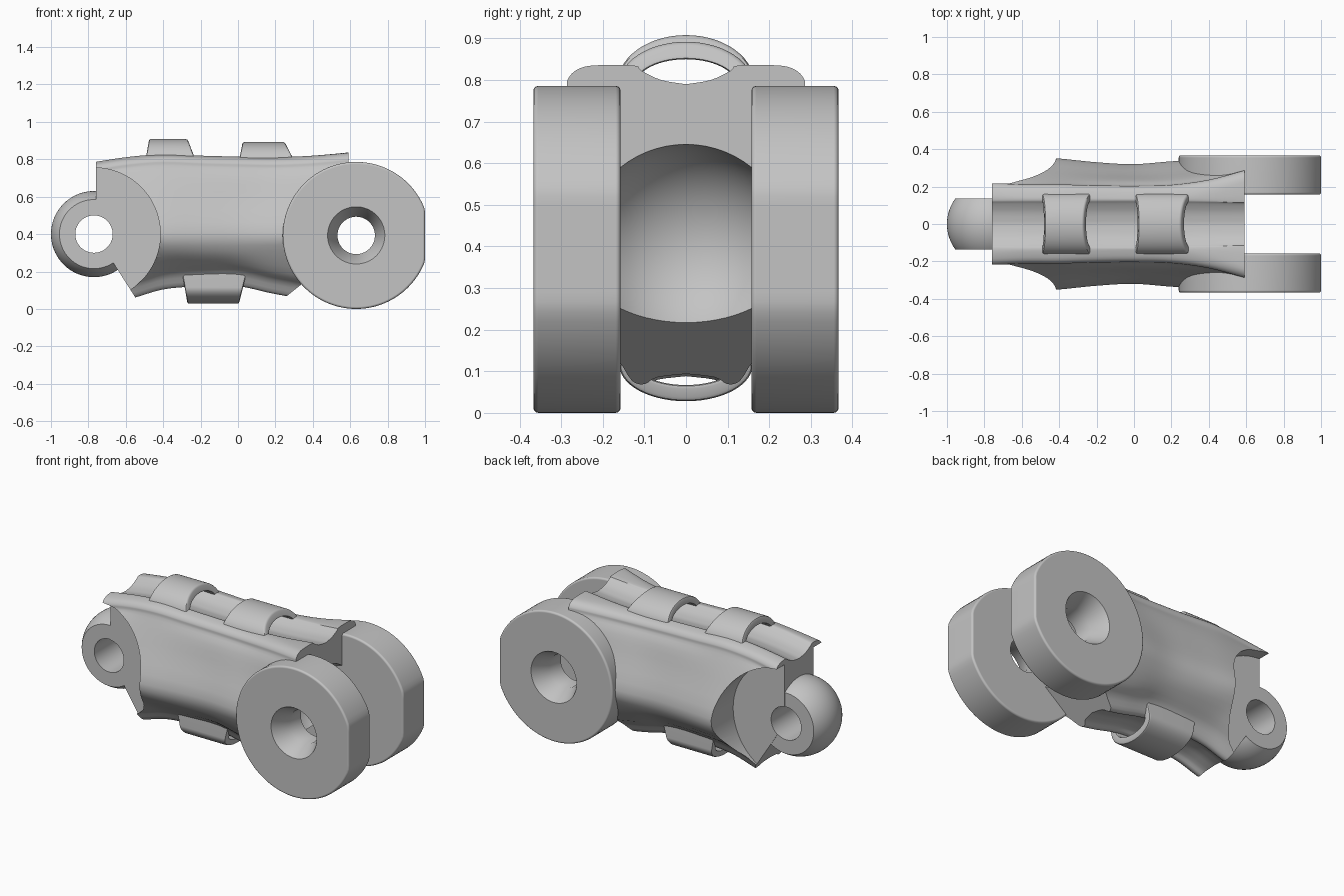
import bpy, bmesh, math
from mathutils import Vector

cube = bpy.data.objects.get("Cube")
if cube:
    bpy.data.objects.remove(cube, do_unlink=True)

grey = bpy.data.materials.new("plain grey")
grey.use_nodes = True
GREY = (0.55, 0.55, 0.55, 1)
grey.diffuse_color = GREY
for node in grey.node_tree.nodes:
    if node.type == 'BSDF_PRINCIPLED':
        node.inputs["Base Color"].default_value = GREY

KNUCKLE = (0.632, 0.393)   # fork pivot (x, z)
PIVOT = (-0.77, 0.4)       # tongue pivot (x, z)


def skin(name, rings, ring_closed=True, loop_closed=False):
    """Join rings of points into a closed skin."""
    bm = bmesh.new()
    rows = [[bm.verts.new(p) for p in ring] for ring in rings]
    n = len(rows[0])
    for a, b in zip(rows, rows[1:]):
        for i in range(n):
            j = (i + 1) % n
            bm.faces.new((a[i], a[j], b[j], b[i]))
    bm.faces.new(rows[0])
    bm.faces.new(rows[-1])
    bmesh.ops.recalc_face_normals(bm, faces=bm.faces)
    mesh = bpy.data.meshes.new(name)
    bm.to_mesh(mesh)
    bm.free()
    mesh.materials.append(grey)
    obj = bpy.data.objects.new(name, mesh)
    bpy.context.scene.collection.objects.link(obj)
    return obj


def lathe(name, centre, profile, side=1, flat=9, n=72):
    """Revolve (y, radius) pairs about a y axis; flat limits x."""
    turns = [2 * math.pi * i / n for i in range(n)]
    return skin(name, [[(min(flat, centre[0] + r * math.cos(t)), side * y,
                         centre[1] + r * math.sin(t)) for t in turns]
                       for y, r in profile])


def ball(name, centre, radius, half):
    """Sphere trimmed to |y| < half."""
    steps = [half * math.sin(math.pi * k / 32) for k in range(-16, 17)]
    return lathe(name, centre, [(y, math.sqrt(radius ** 2 - y * y)) for y in steps])


def prism(name, outline):
    return skin(name, [[(x, y, z) for x, z in outline] for y in (-0.6, 0.6)])


def apply(obj, kind, **settings):
    mod = obj.modifiers.new("step", kind)
    for key, value in settings.items():
        setattr(mod, key, value)
    bpy.context.view_layer.objects.active = obj
    bpy.ops.object.modifier_apply(modifier=mod.name)


def cut(obj, cutter):
    cutter.hide_render = True
    apply(obj, 'BOOLEAN', operation='DIFFERENCE', solver='EXACT', object=cutter)
    bpy.data.objects.remove(cutter, do_unlink=True)


def spline(points, steps):
    """Smooth curve through points of any dimension."""
    p = [Vector(q) for q in points]
    p = [p[0]] + p + [p[-1]]
    out = []
    for a, b, c, d in zip(p, p[1:], p[2:], p[3:]):
        for k in range(steps):
            t = k / steps
            out.append((b * 2 + (c - a) * t + (a * 2 - b * 5 + c * 4 - d) * t ** 2
                        + (b * 3 - a - c * 3 + d) * t ** 3) * 0.5)
    return out + [p[-1]]


def section(s):
    """Cross-section: round belly, sloping sides, lips and cable grooves."""
    x, w, lip, top, low = s
    half = spline([(0, low + .03), (.07, low + .02), (.1, low), (.13, low + .01),
                   (.165, low + .07), (.23, low + .12), (w - .03, .31), (w, .41),
                   (lip + .55 * (w - lip), .58), (lip + .03, .7), (lip + .003, top - .06),
                   (lip, top - .035), (lip - .02, top - .012), (lip - .06, top),
                   (.125, top), (.108, top - .012), (.06, top - .035), (0, top - .045)], 3)
    return ([(x, y, z) for y, z in half]
            + [(x, -y, z) for y, z in reversed(half[1:-1])])


parts = []

# Link body: x, half width, lip half width, top, bottom
stations = [(-.76, .36, .218, .785, .04), (-.58, .36, .21, .812, .055),
            (-.4, .35, .21, .825, .105), (-.2, .33, .205, .818, .122),
            (0, .32, .203, .813, .122), (.2, .335, .208, .81, .08),
            (.4, .345, .235, .818, .05), (.59, .35, .285, .835, .05)]
body = skin("link_body", [section(s) for s in spline(stations, 5)])
parts.append(body)

# Slanted undersides at both ends
cut(body, prism("fork_wedge", [(.64, .372), (.2, .02), (.2, -.3), (1.2, -.3), (1.2, .372)]))
cut(body, prism("tongue_wedge", [(-.73, .345), (-.51, 0), (-.51, -.3), (-1.2, -.3), (-1.2, .345)]))

# Round clearances beside the tongue and behind the fork discs
for side in (1, -1):
    cut(body, lathe("tongue_clearance", PIVOT, [(.14, .355), (.6, .355)], side))
    cut(body, lathe("disc_seat", KNUCKLE, [(.162, .365), (.6, .365)], side))
cut(body, ball("socket", KNUCKLE, .256, .25))
cut(body, lathe("pivot_hole", PIVOT, [(-.5, .1), (.5, .1)]))

# Rounded tongue with pivot hole
tongue = ball("tongue", PIVOT, .23, .137)
cut(tongue, lathe("pivot_hole", PIVOT, [(-.5, .1), (.5, .1)]))
parts.append(tongue)

# Fork discs with flattened ends and countersunk holes
for side, word in ((1, "left"), (-1, "right")):
    disc = lathe(word + "_fork_disc", KNUCKLE, [(.157, .393), (.367, .393)], side, flat=1.0, n=96)
    apply(disc, 'BEVEL', width=.012, segments=3, limit_method='ANGLE', angle_limit=math.radians(40))
    cut(disc, lathe("countersink", KNUCKLE,
                    [(.1, .1), (.265, .1), (.367, .153), (.4, .153)], side))
    parts.append(disc)


def cable_loop(name, foot, crown, base, spring, outer, inner):
    """Arched strap: x spans at foot and crown, foot z, arch start z, (half width, rise)."""
    def arch(size):
        a, h = size
        arc = [(a * math.cos(math.pi * k / 28), spring + h * math.sin(math.pi * k / 28))
               for k in range(29)]
        return [(a, base)] + arc + [(-a, base)]
    rise = spring + outer[1] - base
    rings = []
    for o, i in zip(arch(outer), arch(inner)):
        ring = []
        for (y, z), end in ((o, 0), (o, 1), (i, 1), (i, 0)):
            t = (z - base) / rise
            ring.append((foot[end] + (crown[end] - foot[end]) * t, y, z))
        rings.append(ring)
    obj = skin(name, rings)
    apply(obj, 'BEVEL', width=.01, segments=2, limit_method='ANGLE', angle_limit=math.radians(40))
    parts.append(obj)


# Straps holding the cables
cable_loop("rear_top_loop", (-.5, -.215), (-.475, -.27), .765, .79, (.165, .118), (.125, .074))
cable_loop("front_top_loop", (0, .315), (.025, .25), .765, .785, (.163, .107), (.123, .065))
cable_loop("bottom_loop", (-.305, .055), (-.27, .005), .23, .115, (.16, -.087), (.115, -.048))

# Smooth shading with crisp edges
bpy.ops.object.select_all(action='DESELECT')
for obj in parts:
    obj.select_set(True)
    bpy.context.view_layer.objects.active = obj
bpy.ops.object.shade_smooth_by_angle(angle=math.radians(35))
for obj in parts:
    mod = obj.modifiers.new("even_normals", 'WEIGHTED_NORMAL')
    mod.keep_sharp = True
